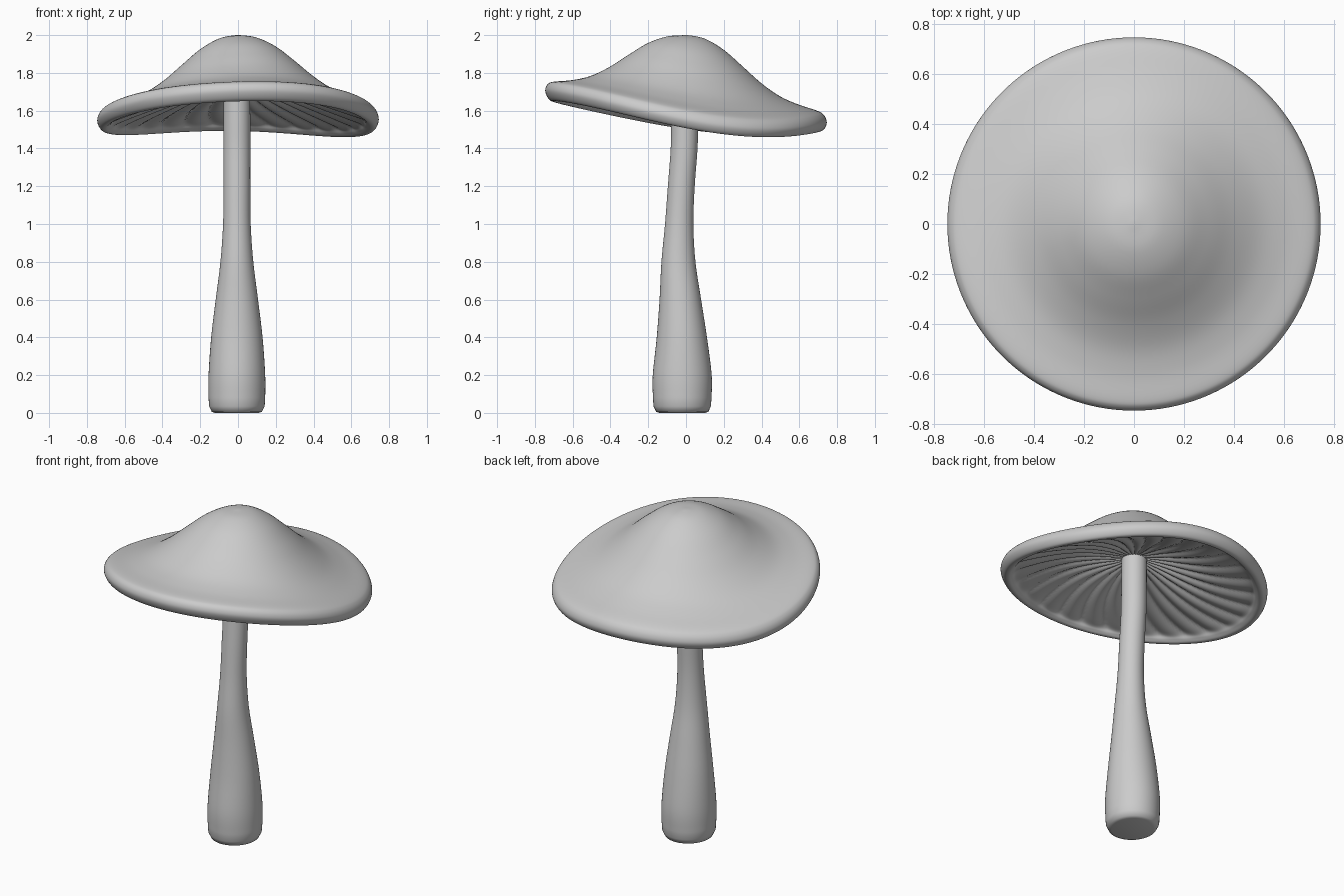
import bpy, math

if "Cube" in bpy.data.objects:
    bpy.data.objects.remove(bpy.data.objects["Cube"])


def spline(pts, n=5):
    """Catmull-Rom through points of any dimension."""
    p = [pts[0]] + list(pts) + [pts[-1]]
    out = []
    for i in range(1, len(p) - 2):
        for k in range(n):
            t = k / n
            out.append(tuple(
                0.5 * (2*b + (c - a)*t + (2*a - 5*b + 4*c - d)*t*t + (3*b - a - 3*c + d)*t**3)
                for a, b, c, d in zip(p[i-1], p[i], p[i+1], p[i+2])))
    return out + [tuple(pts[-1])]


def loft(name, rows, seg, point):
    """Skin rings of seg points, closing both ends with a pole."""
    verts, faces = [], []
    for row in rows:
        verts += [point(row, math.tau * j / seg) for j in range(seg)]
    for i in range(len(rows) - 1):
        for j in range(seg):
            a, b = i*seg + j, i*seg + (j + 1) % seg
            faces.append((a, b, b + seg, a + seg))
    for first, flip in ((0, True), ((len(rows) - 1)*seg, False)):
        ring = verts[first:first + seg]
        c = len(verts)
        verts.append(tuple(sum(v[k] for v in ring) / seg for k in range(3)))
        for j in range(seg):
            a, b = first + j, first + (j + 1) % seg
            faces.append((c, b, a) if flip else (c, a, b))
    me = bpy.data.meshes.new(name)
    me.from_pydata(verts, [], faces)
    me.update()
    ob = bpy.data.objects.new(name, me)
    bpy.context.collection.objects.link(ob)
    bpy.context.view_layer.objects.active = ob
    ob.select_set(True)
    bpy.ops.object.shade_smooth_by_angle(angle=math.radians(60))
    ob.select_set(False)
    return ob


# Stem: z, centre y, half width x, half width y
stem_rows = [(0.0, -0.02, 0.115, 0.12), (0.006, -0.02, 0.133, 0.138), (0.035, -0.02, 0.147, 0.152)]
stem_rows += spline([
    (0.08, -0.02, 0.15, 0.155), (0.2, -0.02, 0.15, 0.156), (0.4, -0.022, 0.136, 0.133),
    (0.6, -0.03, 0.112, 0.11), (0.8, -0.04, 0.087, 0.09), (1.0, -0.036, 0.073, 0.075),
    (1.2, -0.025, 0.071, 0.071), (1.4, -0.01, 0.071, 0.071), (1.55, -0.007, 0.071, 0.071),
    (1.73, -0.005, 0.07, 0.07)])


def stem_point(row, a):
    z, cy, rx, ry = row
    return (-0.006 + rx * math.cos(a), cy + ry * math.sin(a), z)


loft("stem", stem_rows, 64, stem_point)

# Cap: radius, height, gill strength; from underside hub over the lip to the crown
cap_rows = spline([
    (0.01, 1.74, 0), (0.08, 1.722, 0.3), (0.2, 1.70, 0.7), (0.35, 1.665, 1), (0.5, 1.623, 1),
    (0.61, 1.59, 1), (0.66, 1.572, 0.6), (0.68, 1.553, 0), (0.70, 1.539, 0), (0.723, 1.542, 0),
    (0.74, 1.565, 0), (0.745, 1.592, 0), (0.732, 1.622, 0), (0.70, 1.642, 0),
    (0.6, 1.67, 0), (0.5, 1.71, 0), (0.4, 1.775, 0), (0.3, 1.857, 0), (0.2, 1.935, 0),
    (0.1, 1.985, 0), (0.01, 2.0, 0)])
GILLS = 28


def cap_point(row, a):
    r, z, g = row
    # wavy rim: raised at the front, drooping at the back and sides
    wave = (-0.096 * math.sin(a) + 0.003 * math.cos(a)
            - 0.036 * math.cos(2 * a) - 0.009 * math.sin(2 * a) - 0.011 * math.sin(3 * a))
    # fuller shoulder towards the front right
    bulge = 0.016 * math.cos(a + math.pi / 4) * math.sin(math.pi * min(r / 0.745, 1)) ** 2
    # scalloped gills with a slight swirl
    phase = (a + 0.3 * (r / 0.745) ** 2) * GILLS / 2
    gill = g * 0.018 * (abs(math.sin(phase)) - 0.6)
    return (r * math.cos(a), r * math.sin(a), z + wave * (r / 0.745) ** 1.5 + bulge - gill)


loft("cap", cap_rows, 280, cap_point)
